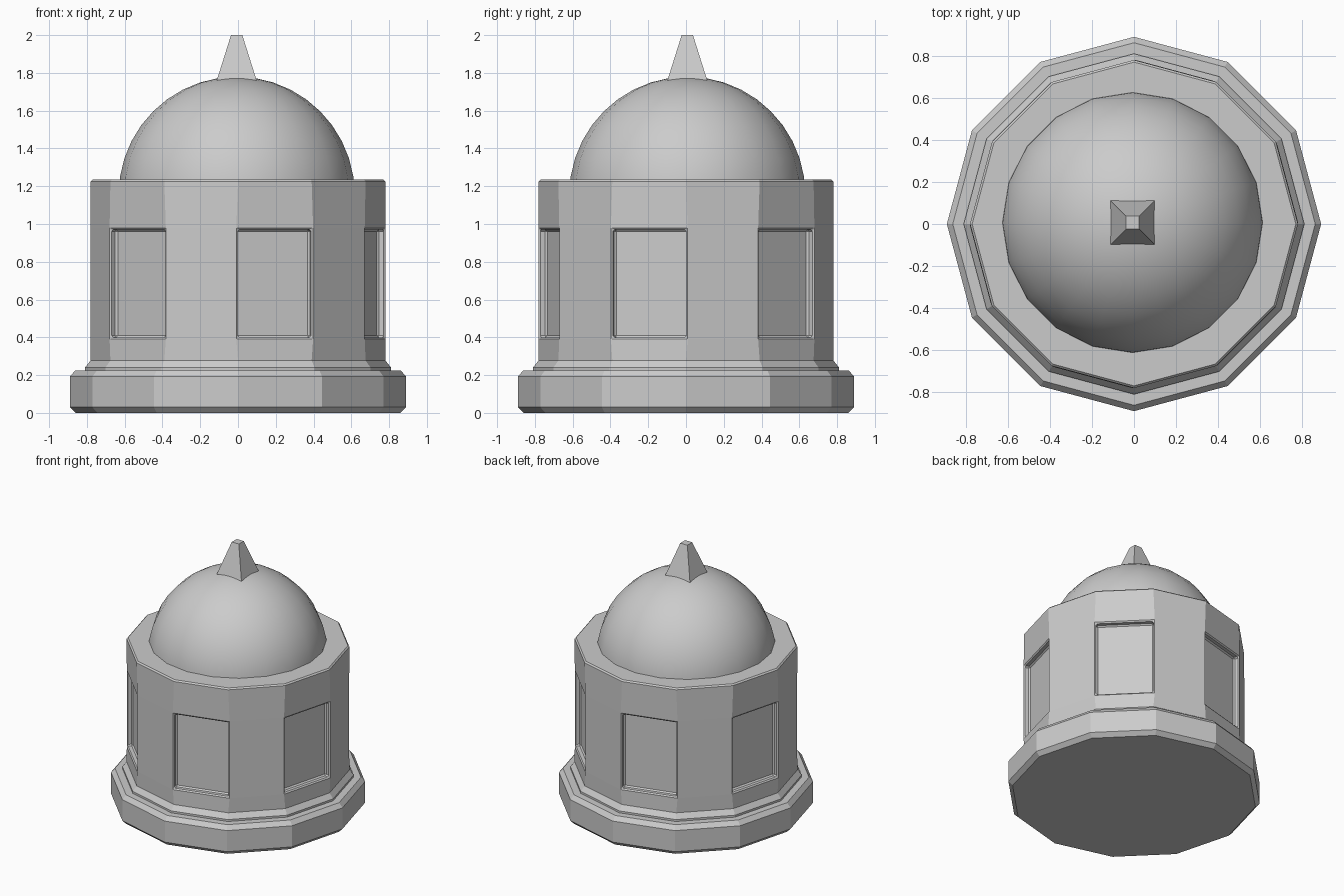
import bpy, bmesh
from math import cos, sin, pi

if "Cube" in bpy.data.objects:
    bpy.data.objects.remove(bpy.data.objects["Cube"])

SIDES = 12


def finish(bm, name):
    mesh = bpy.data.meshes.new(name)
    bmesh.ops.recalc_face_normals(bm, faces=bm.faces)
    bm.to_mesh(mesh)
    bm.free()
    obj = bpy.data.objects.new(name, mesh)
    bpy.context.collection.objects.link(obj)
    return obj


def rings(profile, sides, start=0.0, centre=(0, 0)):
    """Closed stack of regular polygons from (radius, z) pairs."""
    bm = bmesh.new()
    loops = [[bm.verts.new((centre[0] + r * cos(start + 2 * pi * i / sides),
                            centre[1] + r * sin(start + 2 * pi * i / sides), z))
              for i in range(sides)] for r, z in profile]
    bands = []
    for a, b in zip(loops, loops[1:]):
        bands.append([bm.faces.new((a[i], a[(i + 1) % sides],
                                    b[(i + 1) % sides], b[i]))
                      for i in range(sides)])
    bm.faces.new(loops[0][::-1])
    bm.faces.new(loops[-1])
    bm.normal_update()
    return bm, bands


# Stepped base plinth with chamfered rims
bm, _ = rings([(0.86, 0), (0.89, 0.03), (0.89, 0.192), (0.862, 0.225)], SIDES)
finish(bm, "base_plinth")

# Drum with flared foot; every other side has a recessed panel
bm, bands = rings([(0.81, 0.20), (0.81, 0.24), (0.78, 0.278), (0.78, 0.40),
                   (0.78, 0.97), (0.78, 1.235)], SIDES)
panels = bands[3][1::2]
inner = bmesh.ops.extrude_discrete_faces(bm, faces=panels)["faces"]
bm.normal_update()
for f in inner:
    shift = f.normal * -0.045
    for v in f.verts:
        v.co += shift
drum = finish(bm, "drum_wall")
bevel = drum.modifiers.new("edge_chamfer", 'BEVEL')
bevel.width = 0.01
bevel.segments = 1
bevel.limit_method = 'ANGLE'
bevel.angle_limit = 50 * pi / 180

# Smooth dome rising out of the drum
DOME = (-0.007, 0.007)
bpy.ops.mesh.primitive_uv_sphere_add(segments=20, ring_count=20, radius=0.625,
                                     location=(*DOME, 1.155))
dome = bpy.context.object
dome.name = "dome"
bm = bmesh.new()
bm.from_mesh(dome.data)
bmesh.ops.bisect_plane(bm, geom=bm.verts[:] + bm.edges[:] + bm.faces[:],
                       plane_co=(0, 0, 0), plane_no=(0, 0, -1), clear_outer=True)
bm.to_mesh(dome.data)
bm.free()
bpy.ops.object.shade_smooth_by_angle()

# Square tapered finial
S = 2 ** 0.5
bm, _ = rings([(0.104 * S, 1.74), (0.104 * S, 1.765), (0.03 * S, 2.0)], 4, pi / 4, DOME)
finish(bm, "finial")
